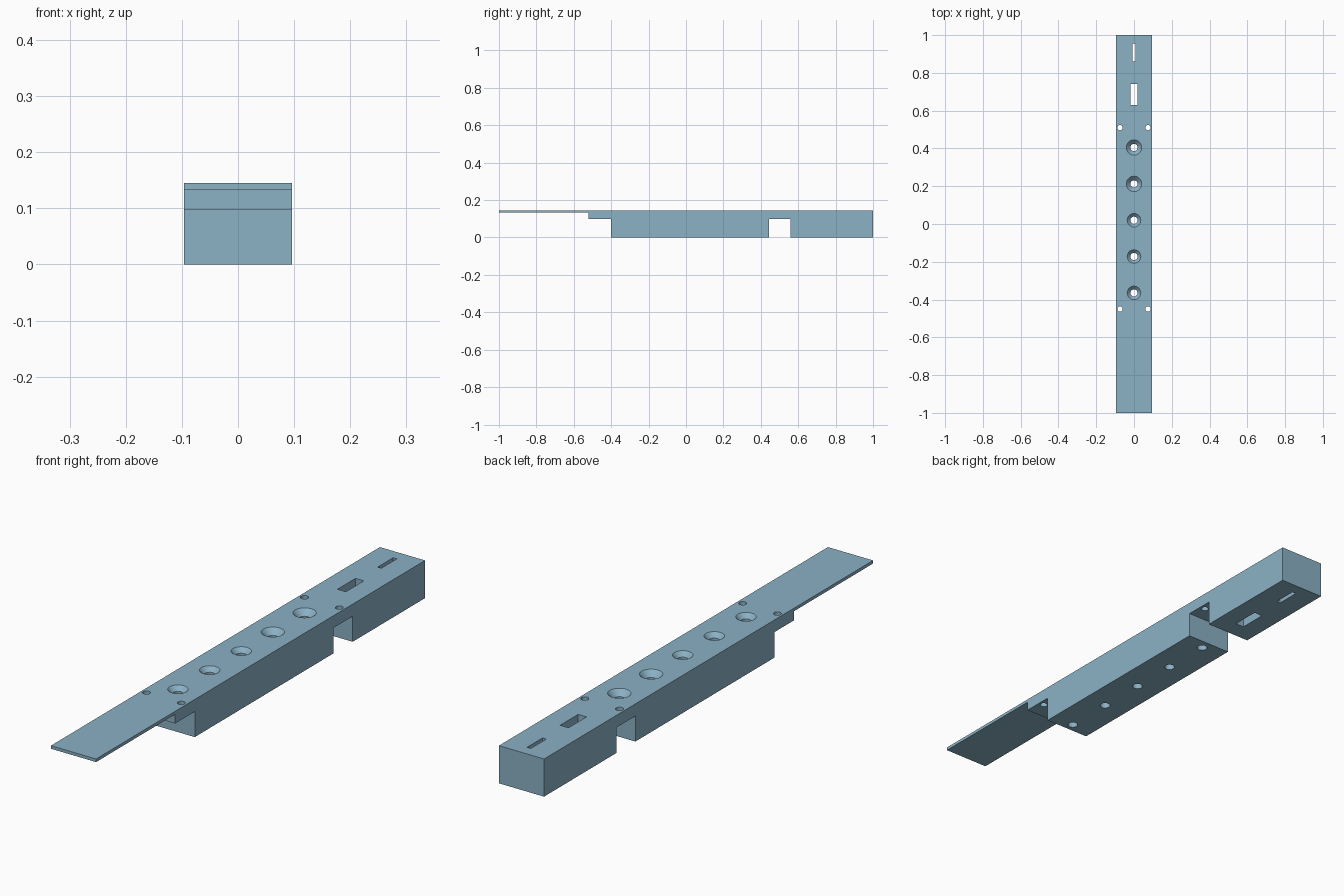
import bpy, bmesh, math

if "Cube" in bpy.data.objects:
    bpy.data.objects.remove(bpy.data.objects["Cube"])

W = 0.096      # half width
TOP = 0.145    # top height

steel = bpy.data.materials.new("steel_blue")
steel.diffuse_color = (0.26, 0.44, 0.56, 1)
steel.use_nodes = True
steel.node_tree.nodes["Principled BSDF"].inputs["Base Color"].default_value = steel.diffuse_color


def make_object(name, bm):
    bmesh.ops.recalc_face_normals(bm, faces=bm.faces)
    mesh = bpy.data.meshes.new(name)
    bm.to_mesh(mesh)
    bm.free()
    mesh.materials.append(steel)
    ob = bpy.data.objects.new(name, mesh)
    bpy.context.collection.objects.link(ob)
    return ob


def lathe(bm, x, y, profile, n=32):
    """Closed solid of revolution from (radius, z) pairs, bottom to top."""
    rings = []
    for r, z in profile:
        rings.append([bm.verts.new((x + r * math.cos(2 * math.pi * i / n),
                                    y + r * math.sin(2 * math.pi * i / n), z))
                      for i in range(n)])
    for a, b in zip(rings, rings[1:]):
        for i in range(n):
            j = (i + 1) % n
            bm.faces.new((a[i], a[j], b[j], b[i]))
    bm.faces.new(rings[0][::-1])
    bm.faces.new(rings[-1])


def slot(bm, half_width, y0, y1):
    cube = bmesh.ops.create_cube(bm, size=1)["verts"]
    for v in cube:
        v.co.x *= 2 * half_width
        v.co.y = (y0 + y1) / 2 + v.co.y * (y1 - y0)
        v.co.z = TOP / 2 + v.co.z * 0.3


# Bar: side profile (y, z) with thin tongue, step and notch, extruded across x
profile = [(-1, 0.133), (-0.52, 0.133), (-0.52, 0.098), (-0.40, 0.098),
           (-0.40, 0), (0.445, 0), (0.445, 0.098), (0.56, 0.098),
           (0.56, 0), (1, 0), (1, TOP), (-1, TOP)]
bm = bmesh.new()
side = bm.faces.new([bm.verts.new((-W, y, z)) for y, z in profile])
ext = bmesh.ops.extrude_face_region(bm, geom=[side])["geom"]
bmesh.ops.translate(bm, vec=(2 * W, 0, 0),
                    verts=[g for g in ext if isinstance(g, bmesh.types.BMVert)])
bar = make_object("mounting_bar", bm)

# Cutters: countersunk holes, corner pin holes and slots
bm = bmesh.new()
for y, r in ((0.405, 0.041), (0.212, 0.041), (0.02, 0.036),
             (-0.172, 0.036), (-0.365, 0.036)):
    inner = 0.019
    depth = r - inner
    lathe(bm, 0, y, [(inner, -0.05), (inner, TOP - depth),
                     (r, TOP), (r, TOP + 0.05)])
for y in (0.51, -0.45):
    for x in (-0.074, 0.074):
        lathe(bm, x, y, [(0.014, -0.05), (0.014, TOP + 0.05)], 24)
slot(bm, 0.018, 0.63, 0.74)
slot(bm, 0.008, 0.86, 0.955)
cutter = make_object("hole_cutter", bm)
cutter.hide_render = True
cutter.hide_viewport = True

cut = bar.modifiers.new("holes", "BOOLEAN")
cut.operation = "DIFFERENCE"
cut.solver = "EXACT"
cut.object = cutter

# Bake the cut, then smooth only the hole walls
bpy.context.view_layer.objects.active = bar
bar.select_set(True)
bpy.ops.object.modifier_apply(modifier=cut.name)
bpy.ops.object.shade_smooth_by_angle(angle=math.radians(30))
